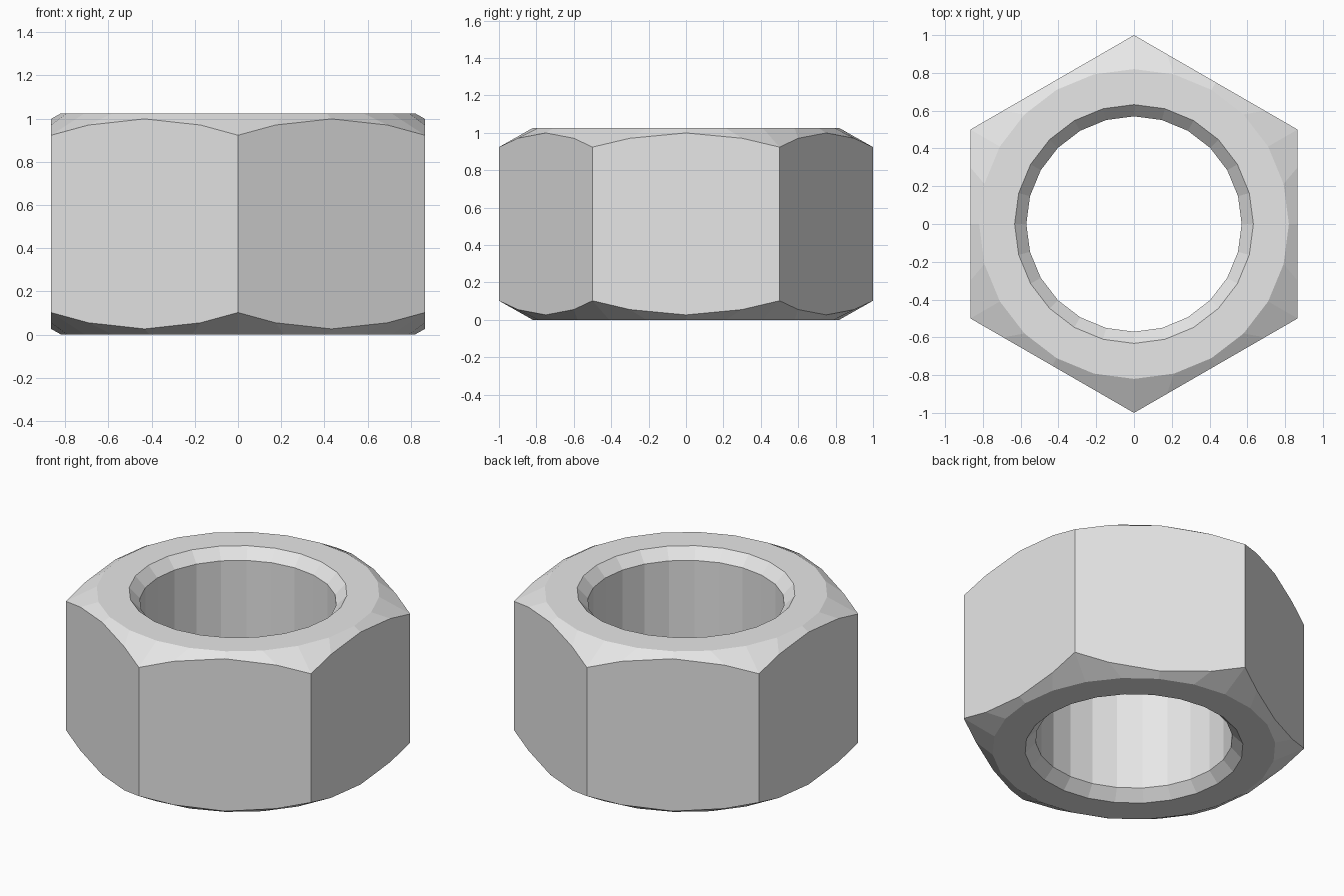
import bpy, bmesh, math
from mathutils import Vector

cube = bpy.data.objects.get("Cube")
if cube:
    bpy.data.objects.remove(cube, do_unlink=True)

HEIGHT = 1.025
SEGMENTS = 24
STEPS = (0, 0.2, 0.5, 0.8)      # points along each hexagon side
RIM = 0.82                      # radius where the chamfer meets the flat faces
SLOPE = math.tan(math.radians(29.5))

steel = bpy.data.materials.new("steel_grey")
steel.use_nodes = True
steel.diffuse_color = (0.8, 0.8, 0.8, 1)
steel.node_tree.nodes["Principled BSDF"].inputs["Base Color"].default_value = (0.8, 0.8, 0.8, 1)


def polar(radius, angle, z=0):
    return Vector((radius * math.cos(angle), radius * math.sin(angle), z))


def circle(radius, depth):
    return [polar(radius, math.radians(90) + math.tau * i / SEGMENTS, depth)
            for i in range(SEGMENTS)]


def hexagon():
    # outline whose depth follows the conical chamfer
    points = []
    for side in range(6):
        a = polar(1, math.radians(90 + 60 * side))
        b = polar(1, math.radians(150 + 60 * side))
        for t in STEPS:
            p = a.lerp(b, t)
            p.z = (p.length - RIM) * SLOPE
            points.append(p)
    return points


def flip(ring):
    return [Vector((p.x, p.y, HEIGHT - p.z)) for p in ring]


# Cross-section rings from the bore outwards, then mirrored for the other end
half = [circle(0.57, 0.065), circle(0.632, 0), circle(RIM, 0), hexagon()]
loops = half + [flip(r) for r in reversed(half)]

bm = bmesh.new()
rings = [[bm.verts.new(p) for p in loop] for loop in loops]
for k, ring in enumerate(rings):
    after = rings[(k + 1) % len(rings)]
    for i in range(SEGMENTS):
        j = (i + 1) % SEGMENTS
        bm.faces.new((ring[i], ring[j], after[j], after[i]))
bmesh.ops.recalc_face_normals(bm, faces=bm.faces[:])

mesh = bpy.data.meshes.new("hex_nut")
bm.to_mesh(mesh)
bm.free()
mesh.materials.append(steel)
nut = bpy.data.objects.new("hex_nut", mesh)
bpy.context.collection.objects.link(nut)
